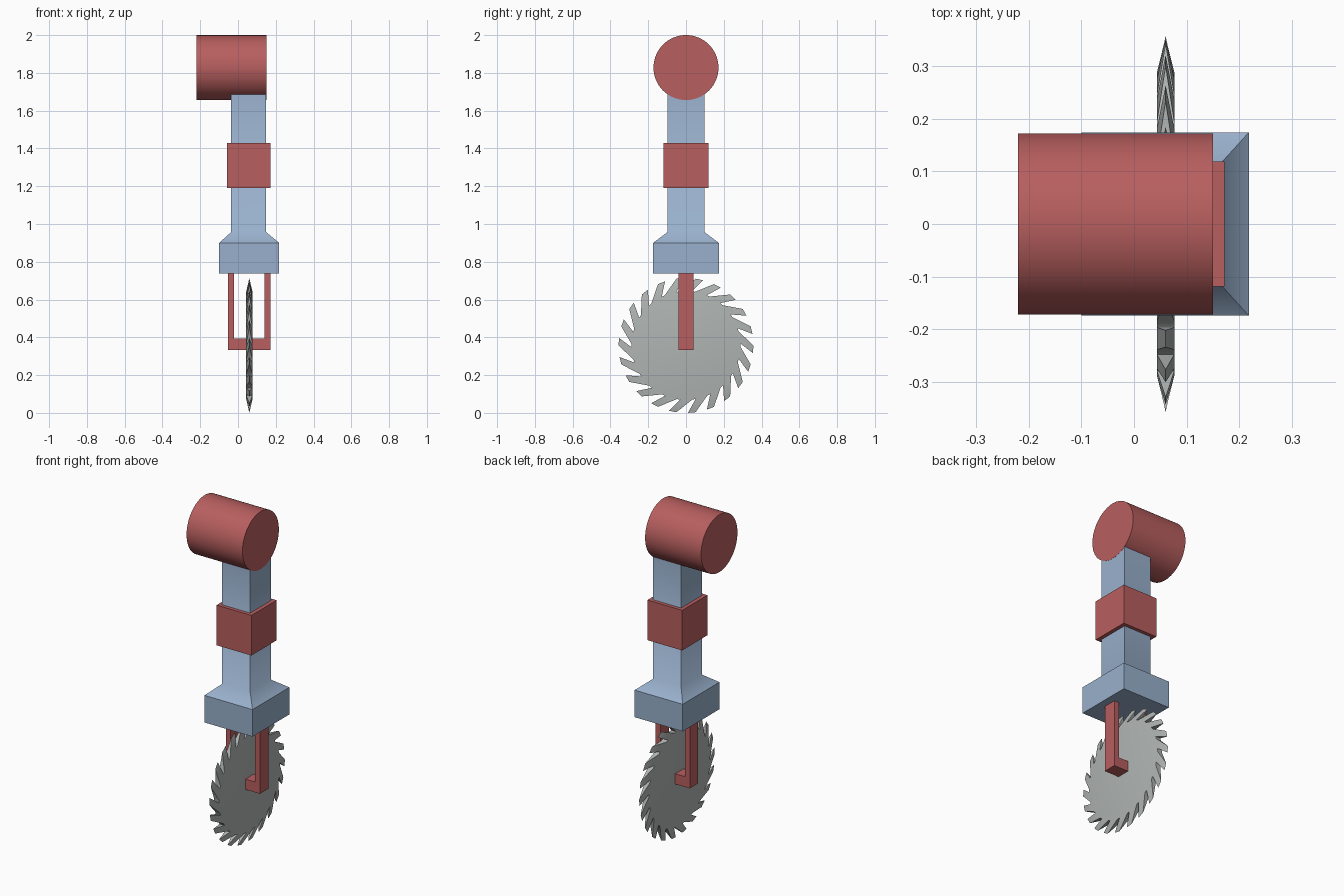
import bpy, bmesh, math

if "Cube" in bpy.data.objects:
    bpy.data.objects.remove(bpy.data.objects["Cube"])


def material(name, rgb):
    m = bpy.data.materials.new(name)
    m.diffuse_color = (*rgb, 1)
    m.use_nodes = True
    m.node_tree.nodes["Principled BSDF"].inputs["Base Color"].default_value = m.diffuse_color
    return m


RED = material("dusty red", (0.477, 0.113, 0.113))
BLUE = material("steel blue", (0.318, 0.434, 0.604))
GREY = material("blade grey", (0.434, 0.462, 0.448))
AXIS_X = 0.06


def finish(name, bm, mat):
    bmesh.ops.recalc_face_normals(bm, faces=bm.faces)
    me = bpy.data.meshes.new(name)
    bm.to_mesh(me)
    bm.free()
    me.materials.append(mat)
    ob = bpy.data.objects.new(name, me)
    bpy.context.collection.objects.link(ob)
    return ob


def loft(name, rings, mat, smooth_from=None):
    """Stack of rectangles (x0, x1, half depth, z), capped at both ends."""
    bm = bmesh.new()
    loops = [[bm.verts.new(p) for p in
              ((x0, -d, z), (x1, -d, z), (x1, d, z), (x0, d, z))]
             for x0, x1, d, z in rings]
    bm.faces.new(loops[0])
    bm.faces.new(loops[-1])
    for k in range(len(loops) - 1):
        for i in range(4):
            j = (i + 1) % 4
            f = bm.faces.new((loops[k][i], loops[k][j],
                              loops[k + 1][j], loops[k + 1][i]))
            f.smooth = smooth_from is not None and k >= smooth_from
    # only the ring where the flare meets the column stays soft
    if smooth_from is not None:
        soft = set(loops[smooth_from + 1])
        for e in bm.edges:
            e.smooth = all(v in soft for v in e.verts)
    return finish(name, bm, mat)


def smooth(ob, angle):
    bpy.ops.object.select_all(action='DESELECT')
    ob.select_set(True)
    bpy.context.view_layer.objects.active = ob
    bpy.ops.object.shade_smooth_by_angle(angle=math.radians(angle))


# shoulder drum lying along x
bpy.ops.mesh.primitive_cylinder_add(vertices=64, radius=0.172, depth=0.37,
                                    location=(-0.035, 0, 1.828),
                                    rotation=(0, math.pi / 2, 0))
drum = bpy.context.object
drum.name = "shoulder_drum"
drum.data.materials.append(RED)
smooth(drum, 30)

# column with flared square base
loft("arm_column", [(-0.10, 0.218, 0.174, 0.738), (-0.10, 0.218, 0.174, 0.90),
                    (-0.036, 0.149, 0.098, 0.957), (-0.036, 0.149, 0.098, 1.75)],
     BLUE, smooth_from=1)

# elbow collar
loft("elbow_collar", [(-0.058, 0.172, 0.119, 1.19), (-0.058, 0.172, 0.119, 1.43)], RED)

# U-shaped fork holding the blade, extruded through y
bm = bmesh.new()
outline = [(-0.053, 0.74), (-0.053, 0.333), (0.173, 0.333), (0.173, 0.74),
           (0.141, 0.74), (0.141, 0.395), (-0.021, 0.395), (-0.021, 0.74)]
face = bm.faces.new([bm.verts.new((x, -0.04, z)) for x, z in outline])
ext = bmesh.ops.extrude_face_region(bm, geom=[face])
bmesh.ops.translate(bm, vec=(0, 0.08, 0),
                    verts=[v for v in ext["geom"] if isinstance(v, bmesh.types.BMVert)])
finish("blade_fork", bm, RED)

# saw blade: flat disc with slanted teeth thinning to a sharp edge
TEETH, ROOT, TIP, HALF, MID_Z = 22, 0.288, 0.357, 0.0165, 0.357
bm = bmesh.new()


def blade_vert(deg, r, dx):
    a = math.radians(deg)
    return bm.verts.new((AXIS_X + dx, r * math.cos(a), MID_Z + r * math.sin(a)))


rim = {1: [], -1: []}
tips = []
for i in range(TEETH):
    base = -i * 360 / TEETH
    for s in rim:
        rim[s] += [blade_vert(base + 15, ROOT, s * HALF),
                   blade_vert(base + 2, ROOT, s * HALF)]
    tips.append((blade_vert(base, TIP, 0), blade_vert(base - 6.5, TIP, 0)))
for s in rim:
    bm.faces.new(rim[s])
for i, (a, b) in enumerate(tips):
    p, q, n = 2 * i, 2 * i + 1, (2 * i + 2) % (2 * TEETH)
    for s in rim:
        bm.faces.new((rim[s][p], rim[s][q], b, a))
    bm.faces.new((rim[1][p], rim[-1][p], a))
    bm.faces.new((rim[1][q], rim[-1][q], b))
    bm.faces.new((rim[1][q], rim[-1][q], rim[-1][n], rim[1][n]))
smooth(finish("saw_blade", bm, GREY), 30)
